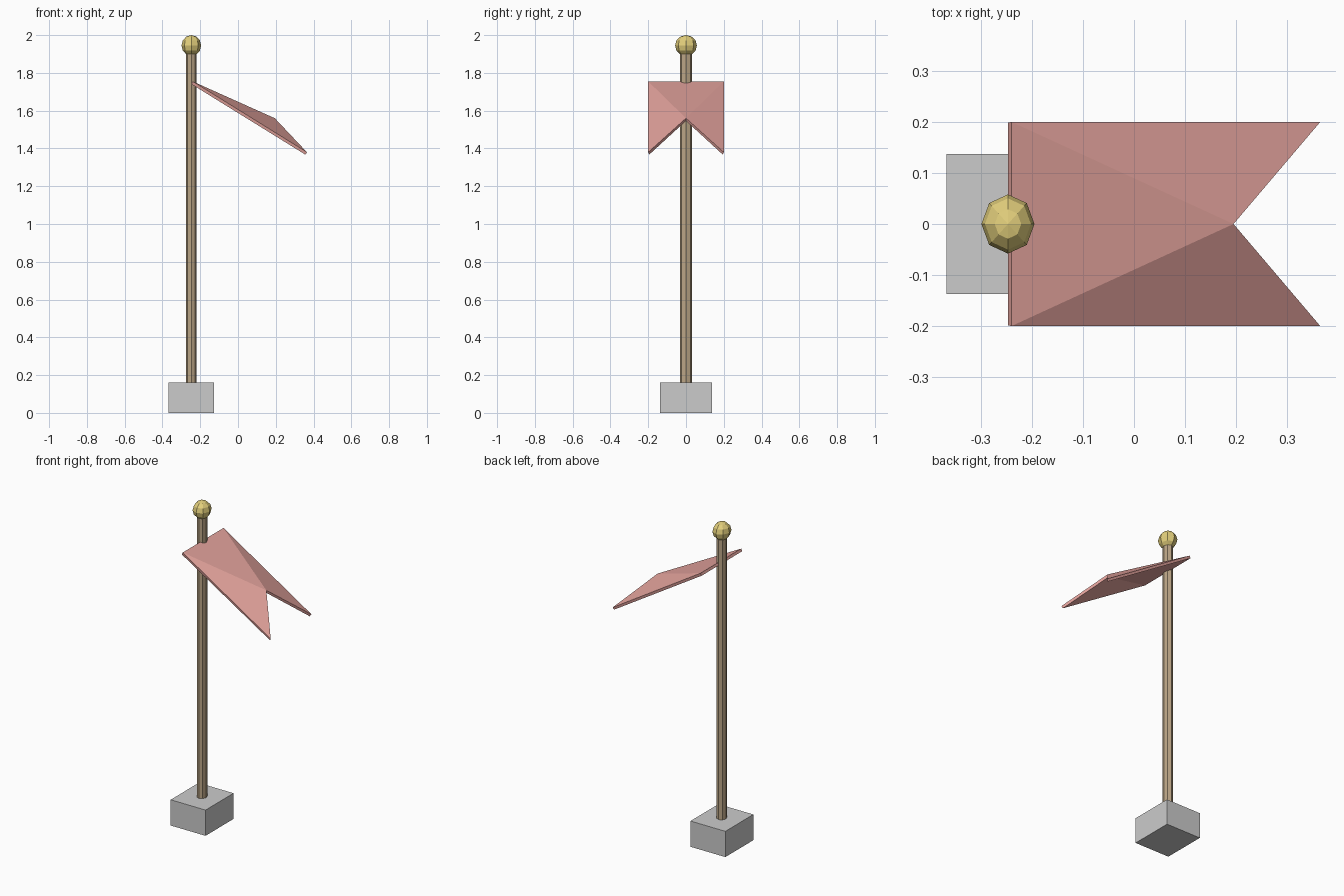
import bpy

if "Cube" in bpy.data.objects:
    bpy.data.objects.remove(bpy.data.objects["Cube"])

POLE_X = -0.247


def finish(obj, name, color=None):
    obj.name = name
    if color:
        mat = bpy.data.materials.new(name + "_color")
        mat.diffuse_color = (*color, 1)
        mat.use_nodes = True
        mat.node_tree.nodes["Principled BSDF"].inputs["Base Color"].default_value = mat.diffuse_color
        obj.data.materials.append(mat)
    return obj


# Stone base block
bpy.ops.mesh.primitive_cube_add(size=1, location=(POLE_X, 0, 0.08))
base = finish(bpy.context.object, "base_block")
base.scale = (0.24, 0.275, 0.16)

# Eight-sided wooden pole, slightly deeper than wide
bpy.ops.mesh.primitive_cylinder_add(vertices=8, radius=1, depth=1, location=(POLE_X, 0, 1.02))
pole = finish(bpy.context.object, "pole", (0.5, 0.38, 0.24))
pole.scale = (0.028, 0.032, 1.76)

# Faceted gold ball on top
bpy.ops.mesh.primitive_uv_sphere_add(segments=8, ring_count=6, radius=1, location=(POLE_X, 0, 1.945))
ball = finish(bpy.context.object, "finial_ball", (0.76, 0.62, 0.2))
ball.scale = (0.052, 0.058, 0.055)

# Swallow-tailed flag, hanging down from the pole with a raised notch
verts = [(-0.24, -0.2, 1.755), (0.365, -0.2, 1.38), (0.195, 0, 1.56),
         (0.365, 0.2, 1.38), (-0.24, 0.2, 1.755)]
faces = [(0, 1, 2), (0, 2, 4), (4, 2, 3)]
mesh = bpy.data.meshes.new("flag")
mesh.from_pydata(verts, [], faces)
flag = bpy.data.objects.new("flag", mesh)
bpy.context.collection.objects.link(flag)
finish(flag, "flag", (0.76, 0.36, 0.33))
cloth = flag.modifiers.new("thickness", "SOLIDIFY")
cloth.thickness = 0.016
cloth.offset = -1
